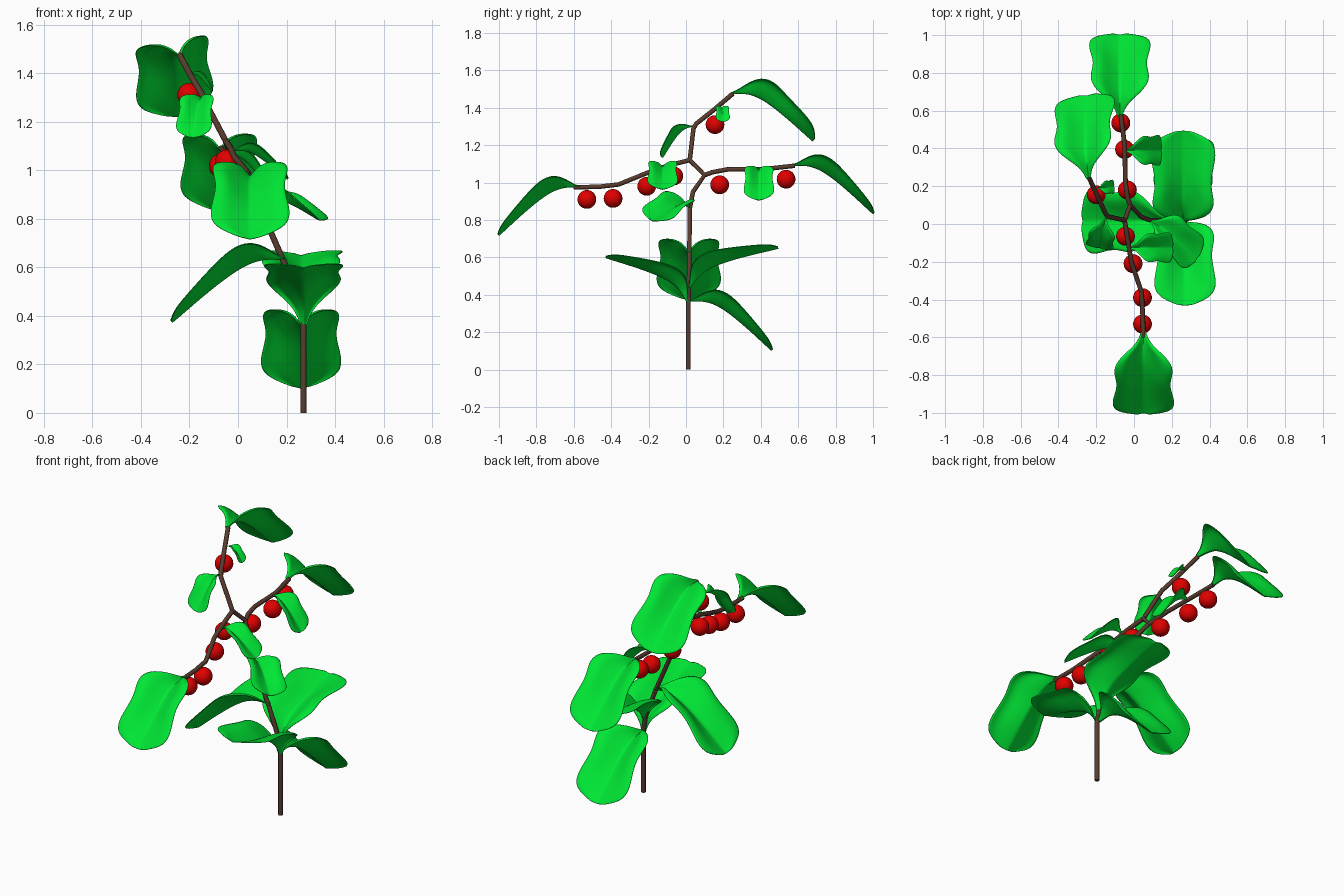
import bpy, bmesh, math
from mathutils import Matrix, Vector

if "Cube" in bpy.data.objects:
    bpy.data.objects.remove(bpy.data.objects["Cube"])


def material(name, color):
    m = bpy.data.materials.new(name)
    m.diffuse_color = (*color, 1)
    m.use_nodes = True
    m.node_tree.nodes["Principled BSDF"].inputs["Base Color"].default_value = m.diffuse_color
    return m


GREEN = material("leaf_green", (0.0, 0.8, 0.035))
RED = material("berry_red", (0.75, 0.0, 0.0))
BROWN = material("bark_brown", (0.1, 0.045, 0.028))


def add_mesh(name, bm, mat):
    me = bpy.data.meshes.new(name)
    for f in bm.faces:
        f.smooth = True
    bm.to_mesh(me)
    bm.free()
    me.materials.append(mat)
    ob = bpy.data.objects.new(name, me)
    bpy.context.collection.objects.link(ob)
    return ob


# Woody parts: round tubes along a few points
def branch(name, pts, r=0.0125):
    cu = bpy.data.curves.new(name, 'CURVE')
    cu.dimensions = '3D'
    cu.bevel_depth = r
    cu.bevel_resolution = 3
    cu.use_fill_caps = True
    sp = cu.splines.new('POLY')
    sp.points.add(len(pts) - 1)
    for p, co in zip(sp.points, pts):
        p.co = (*co, 1)
    cu.materials.append(BROWN)
    ob = bpy.data.objects.new(name, cu)
    bpy.context.collection.objects.link(ob)
    bpy.ops.object.select_all(action='DESELECT')
    ob.select_set(True)
    bpy.context.view_layer.objects.active = ob
    bpy.ops.object.convert(target='MESH')
    bpy.ops.object.shade_smooth_by_angle(angle=math.radians(40))


fork = (-0.02, 0.1, 1.04)
upper_fork = (-0.05, 0.02, 1.12)
branch("main_stem", [(0.27, 0.013, 0), (0.27, 0.013, 0.36), (0.255, 0.015, 0.45), (0.19, 0.018, 0.62),
                     (0.085, 0.02, 0.86), (0.04, 0.037, 0.95), fork, upper_fork])
branch("back_branch", [fork, (-0.035, 0.14, 1.055), (-0.045, 0.22, 1.07), (-0.05, 0.42, 1.072),
                       (-0.07, 0.58, 1.09)])
branch("front_branch", [upper_fork, (-0.03, -0.1, 1.09), (-0.015, -0.2, 1.055), (0.04, -0.36, 0.99),
                        (0.045, -0.46, 0.978), (0.05, -0.6, 0.974)])
branch("top_branch", [upper_fork, (-0.14, 0.04, 1.29), (-0.15, 0.055, 1.315), (-0.195, 0.15, 1.39),
                      (-0.24, 0.25, 1.475)])

# Leaf stations: forward, height of midrib, half width, edge lift
STATIONS = [(0, 0, .012, .004), (.04, .002, .022, .02), (.08, 0, .055, .058), (.12, -.01, .13, .094),
            (.17, -.033, .164, .098), (.235, -.08, .136, .08), (.30, -.135, .152, .064), (.35, -.18, .166, .052),
            (.39, -.217, .156, .042), (.415, -.24, .115, .03), (.436, -.258, .04, .01)]
COLS = [-1, -.7, -.35, 0, .35, .7, 1]
FOLD = {0: 0, .35: .36, .7: .9, 1: .85}  # cross-section: valley with curled-over rims


def leaf(name, base, az, size=1.0, pitch=0, roll=0):
    bm = bmesh.new()
    rows = []
    for i, (d, h, w, lift) in enumerate(STATIONS):
        a = STATIONS[max(i - 1, 0)]
        b = STATIONS[min(i + 1, len(STATIONS) - 1)]
        t = Vector((b[0] - a[0], 0, b[1] - a[1])).normalized()
        n = Vector((-t.z, 0, t.x))
        rows.append([bm.verts.new(Vector((d, u * w, h)) + n * lift * FOLD[abs(u)]) for u in COLS])
    for r0, r1 in zip(rows, rows[1:]):
        for j in range(len(COLS) - 1):
            bm.faces.new((r0[j], r1[j], r1[j + 1], r0[j + 1]))
    # crisp midrib fold
    crease = bm.edges.layers.float.new("crease_edge")
    for r0, r1 in zip(rows, rows[1:]):
        bm.edges.get((r0[3], r1[3]))[crease] = 0.8
    bmesh.ops.recalc_face_normals(bm, faces=bm.faces)
    R = math.radians
    bm.transform(Matrix.Translation(base) @ Matrix.Rotation(R(az), 4, 'Z') @ Matrix.Rotation(R(-pitch), 4, 'Y')
                 @ Matrix.Rotation(R(roll), 4, 'X') @ Matrix.Scale(size, 4))
    ob = add_mesh(name, bm, GREEN)
    sub = ob.modifiers.new("smooth", 'SUBSURF')
    sub.levels = sub.render_levels = 2
    sol = ob.modifiers.new("thickness", 'SOLIDIFY')
    sol.thickness = 0.004
    sol.offset = 0


# Large leaves: branch ends, then lower stem
leaf("leaf_back_tip", (-0.075, 0.565, 1.09), 90)
leaf("leaf_front_tip", (0.05, -0.565, 0.974), -90)
leaf("leaf_top_tip", (-0.24, 0.24, 1.475), 97, roll=-10)
leaf("leaf_low_back", (0.26, 0.013, 0.365), 90, 1.02)
leaf("leaf_raised_front", (0.27, 0.01, 0.35), -90, 1.0, 60)
leaf("leaf_raised_back", (0.26, 0.013, 0.42), 90, 1.05, 56)
leaf("leaf_left", (0.2, 0.015, 0.63), 180, 1.06, 2)

# Small leaves
leaf("leaf_mid_stem", (0.085, 0.015, 0.865), -30, 0.64, 17, -16)
leaf("leaf_small_front", (-0.02, -0.125, 1.08), 0, 0.5, 3)
leaf("leaf_small_back", (-0.05, 0.39, 1.07), 0, 0.5, -10)
leaf("leaf_small_top", (-0.15, 0.035, 1.3), -102, 0.46, -15)
leaf("leaf_tiny_top", (-0.195, 0.19, 1.4), 5, 0.23, -10)

# Berries hanging below the branches, dimpled underneath
BERRIES = [(0.045, -0.53, 0.91), (0.045, -0.39, 0.915), (-0.005, -0.21, 0.98), (-0.045, -0.065, 1.035),
           (-0.035, 0.18, 0.988), (-0.05, 0.395, 0.988), (-0.07, 0.535, 1.018), (-0.2, 0.155, 1.31)]
for i, c in enumerate(BERRIES):
    bm = bmesh.new()
    bmesh.ops.create_uvsphere(bm, u_segments=24, v_segments=16, radius=0.05)
    for v in bm.verts:
        if v.co.z < -0.0495:
            v.co.z += 0.012
    bm.transform(Matrix.Translation(c))
    add_mesh(f"berry_{i + 1}", bm, RED)
